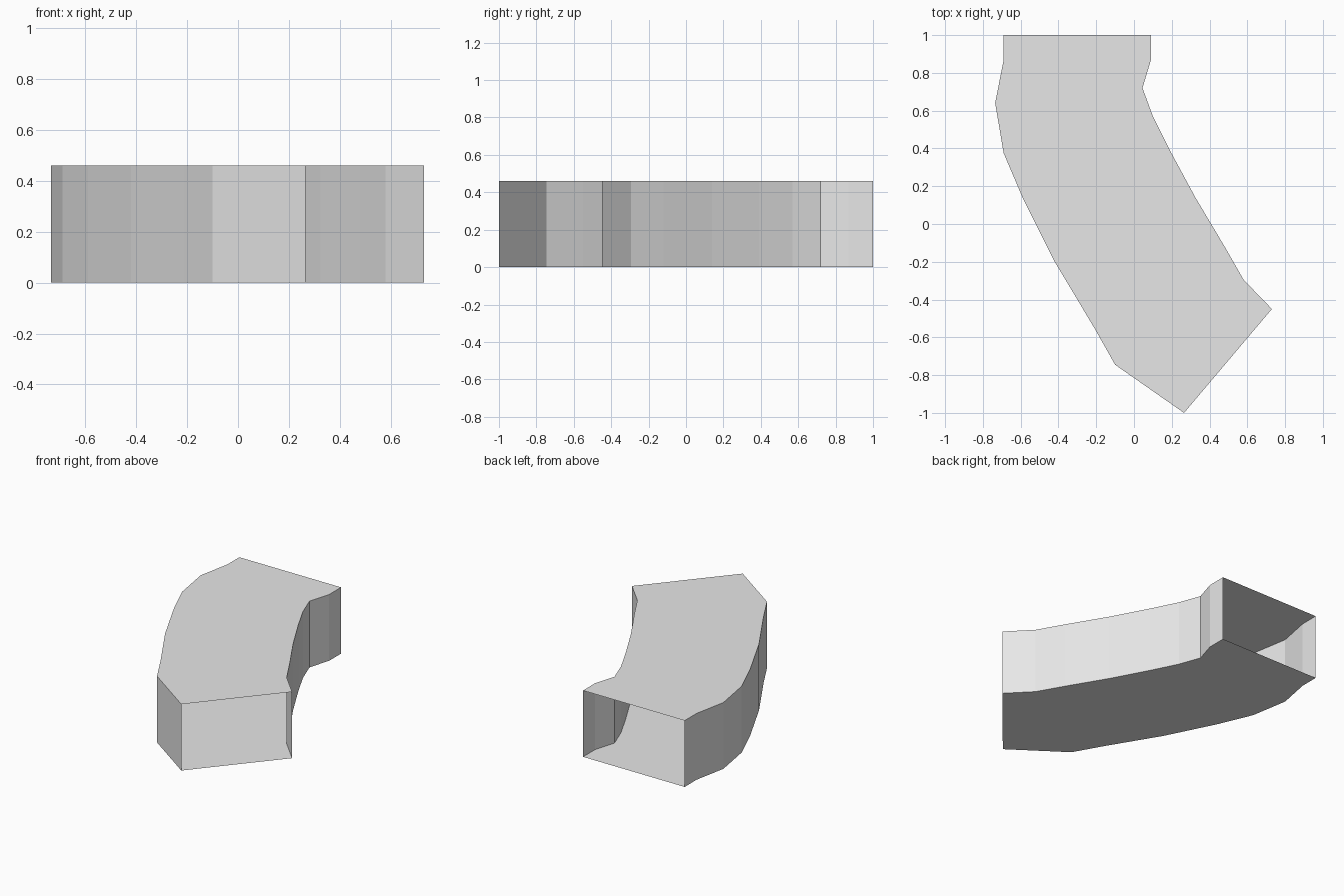
import bpy
import bmesh

cube = bpy.data.objects.get("Cube")
if cube:
    bpy.data.objects.remove(cube, do_unlink=True)

HEIGHT = 0.46

# Plan outlines of the two side walls, from the back end to the front end
outer_side = [(-0.69, 1.0), (-0.69, 0.87), (-0.735, 0.64), (-0.69, 0.375),
              (-0.59, 0.14), (-0.42, -0.2), (-0.21, -0.55), (-0.1, -0.745),
              (0.265, -1.0)]
inner_side = [(0.09, 1.0), (0.09, 0.87), (0.045, 0.72), (0.1, 0.57),
              (0.19, 0.39), (0.325, 0.14), (0.48, -0.12), (0.58, -0.295),
              (0.73, -0.45)]

# Plain grey material
grey = bpy.data.materials.new("plain grey")
grey.use_nodes = True
colour = (0.8, 0.8, 0.8, 1.0)
grey.diffuse_color = colour
grey.node_tree.nodes["Principled BSDF"].inputs["Base Color"].default_value = colour

# Curved duct: floor, roof and two side walls, open at both ends
bm = bmesh.new()


def wall_rows(side):
    return [[bm.verts.new((x, y, z)) for x, y in side] for z in (0, HEIGHT)]


outer_low, outer_high = wall_rows(outer_side)
inner_low, inner_high = wall_rows(inner_side)


def strip(a, b):
    for i in range(len(a) - 1):
        bm.faces.new((a[i], a[i + 1], b[i + 1], b[i]))


strip(outer_low, outer_high)
strip(inner_high, inner_low)
bm.faces.new(outer_high + inner_high[::-1])
bm.faces.new(inner_low + outer_low[::-1])
bm.normal_update()

mesh = bpy.data.meshes.new("curved_duct")
bm.to_mesh(mesh)
bm.free()
mesh.materials.append(grey)
duct = bpy.data.objects.new("curved_duct", mesh)
bpy.context.collection.objects.link(duct)
